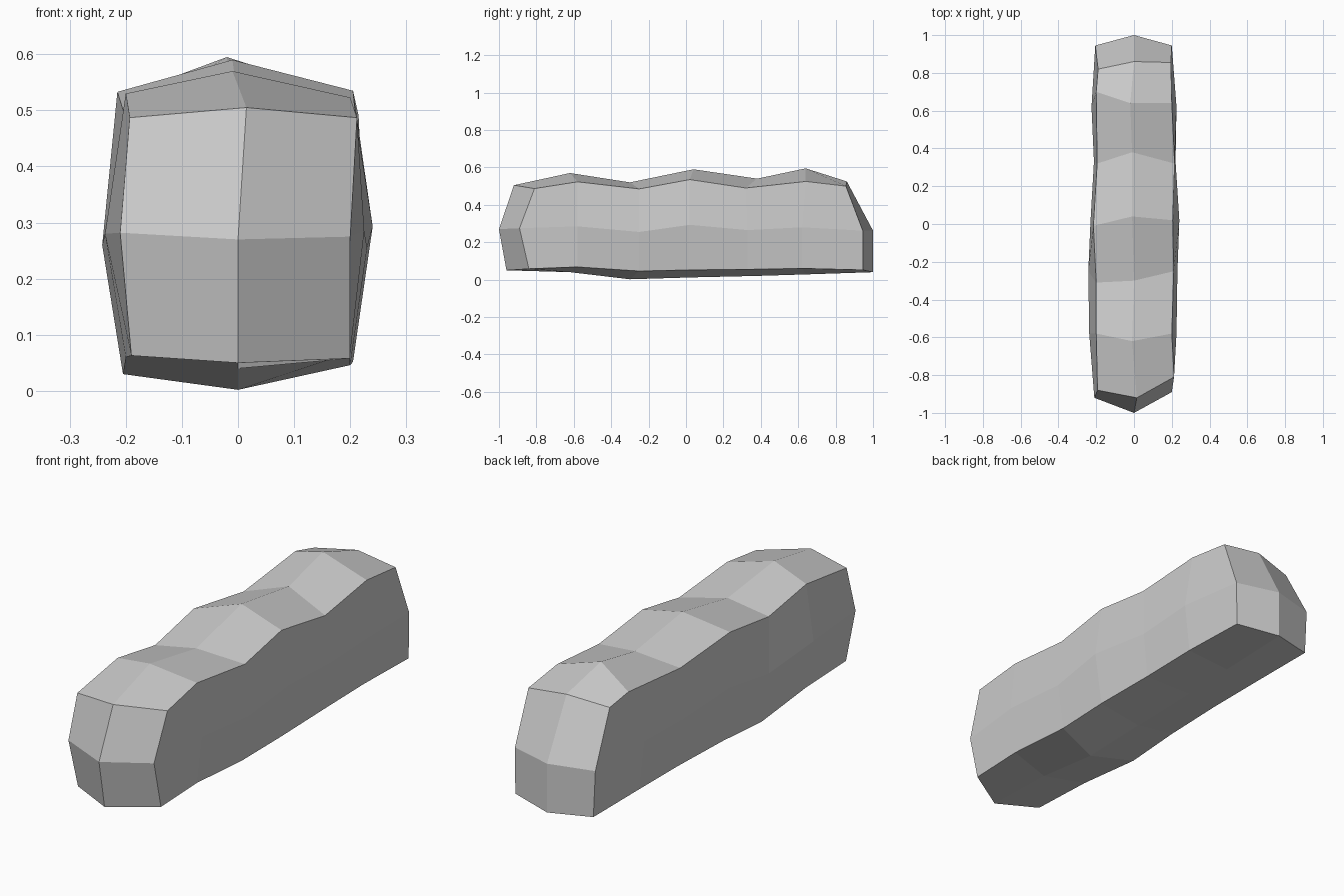
import bpy
import bmesh

default_cube = bpy.data.objects.get("Cube")
if default_cube:
    bpy.data.objects.remove(default_cube, do_unlink=True)


def make_material(name, colour):
    material = bpy.data.materials.new(name)
    material.use_nodes = True
    material.diffuse_color = colour
    material.node_tree.nodes["Principled BSDF"].inputs["Base Color"].default_value = colour
    return material


# Lengthwise rails around the stone, each with its x, y and z stations
keel_y = [-.96, -.62, -.3, .03, .38, .64, 1]
side_y = [-.58, -.25, .02, .33, .62]
ridge = ([.015, -.01, 0, -.01, -.01, -.02, 0],
         [-.92, -.62, -.3, .04, .38, .64, .86],
         [.505, .57, .52, .59, .54, .595, .525])
left_shoulder = ([.212, .2, .21, .205, .215, .2, .195],
                 [-.81, -.58, -.25, .02, .32, .64, .855],
                 [.487, .523, .485, .535, .49, .525, .5])
right_shoulder = ([-.193, -.2, -.2, -.215, -.195, -.2, -.19],
                  [-.88, -.58, -.31, -.01, .32, .7, .82],
                  [.487, .53, .485, .533, .49, .528, .5])
left_flank = ([.2, .225, .23, .24, .22, .225, .2],
              [-.89, *side_y, .945],
              [.275, .285, .255, .293, .265, .28, .262])
right_flank = ([-.21, -.237, -.242, -.23, -.212, -.225, -.205],
               [-.92, *side_y, .945],
               [.282, .28, .26, .295, .265, .28, .262])
left_base = ([.2, .2, .2, .205, .2, .2, .198],
             [-.84, *side_y, .945],
             [.058, .068, .046, .052, .055, .06, .052])
right_base = ([-.19, -.2, -.205, -.2, -.195, -.2, -.195],
              [-.88, *side_y, .945],
              [.063, .06, .03, .045, .05, .055, .05])
keel = ([0] * len(keel_y), keel_y, [.05, .04, .002, .012, .02, .028, .04])

# Stone body: skin neighbouring rails with quads
rails = [ridge, left_shoulder, left_flank, left_base,
         keel, right_base, right_flank, right_shoulder]
bm = bmesh.new()
rows = [[bm.verts.new(point) for point in zip(*rail)] for rail in rails]
for index, row in enumerate(rows):
    neighbour = rows[(index + 1) % len(rows)]
    for station in range(len(row) - 1):
        bm.faces.new((row[station], row[station + 1],
                      neighbour[station + 1], neighbour[station]))

# Rounded ends: four quads meeting at a middle point
for station, tip in ((0, (0, -1, .27)), (-1, (0, 1, .262))):
    loop = [row[station] for row in rows]
    middle = bm.verts.new(tip)
    for corner in range(1, len(loop), 2):
        bm.faces.new((loop[corner - 1], loop[corner],
                      loop[(corner + 1) % len(loop)], middle))

bmesh.ops.recalc_face_normals(bm, faces=bm.faces[:])
mesh = bpy.data.meshes.new("long_stone")
bm.to_mesh(mesh)
bm.free()

mesh.materials.append(make_material("pale grey stone", (.6, .6, .6, 1)))
stone = bpy.data.objects.new("long_stone", mesh)
bpy.context.collection.objects.link(stone)
